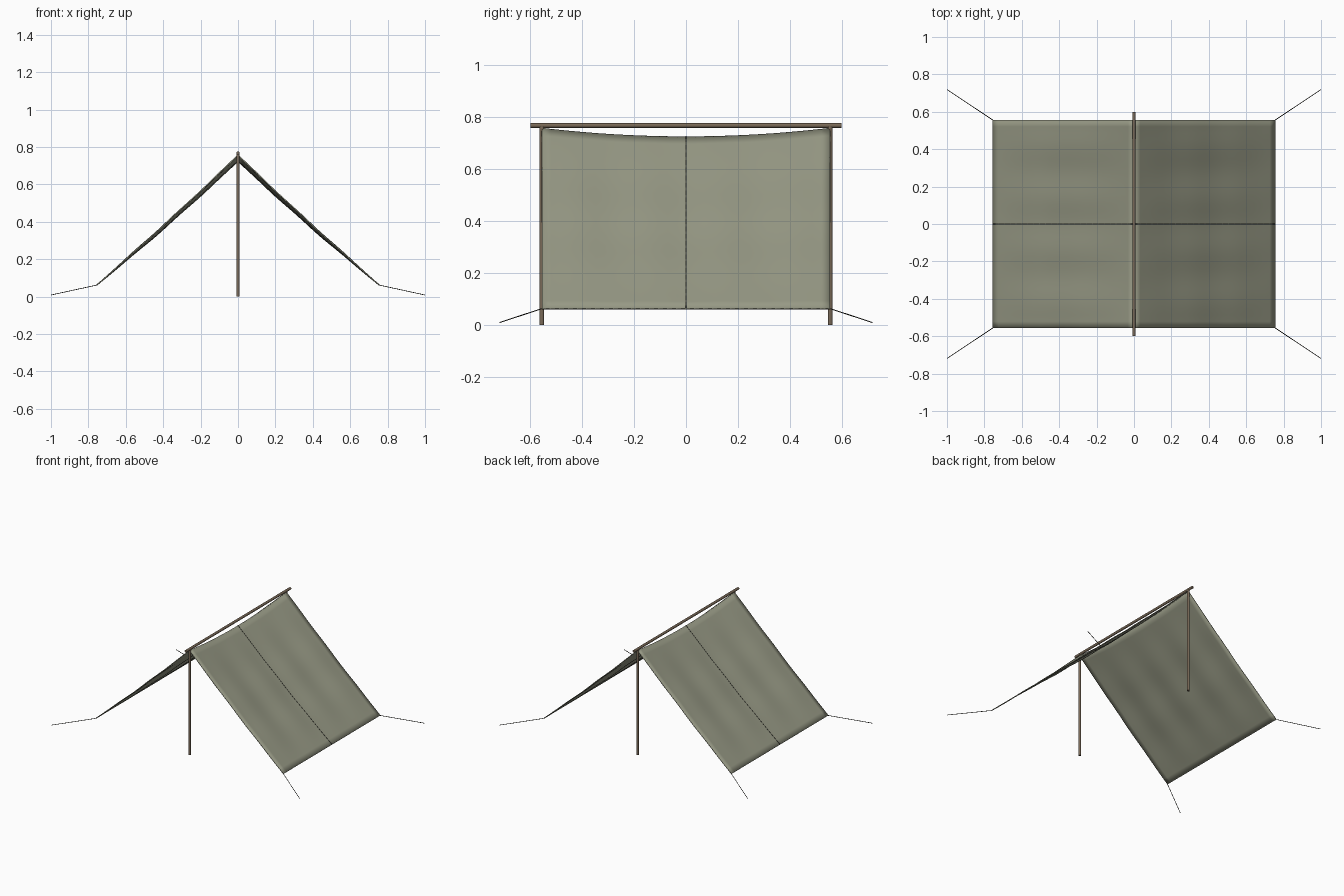
import bpy
import math
from mathutils import Vector

HALF_W, HALF_L = 0.755, 0.556
RIDGE_Z, HEM_Z, DIP = 0.757, 0.062, 0.033

if "Cube" in bpy.data.objects:
    bpy.data.objects.remove(bpy.data.objects["Cube"])


def material(name, rgb):
    m = bpy.data.materials.new(name)
    m.use_nodes = True
    m.diffuse_color = (*rgb, 1)
    m.node_tree.nodes["Principled BSDF"].inputs["Base Color"].default_value = (*rgb, 1)
    m.node_tree.nodes["Principled BSDF"].inputs["Roughness"].default_value = 0.9
    return m


canvas = material("olive canvas", (0.31, 0.32, 0.235))
wood = material("brown wood", (0.19, 0.14, 0.095))
cord = material("dark cord", (0.045, 0.045, 0.035))


def cloth_point(side, t, v):
    """Point on a panel: t runs ridge to hem (0..1), v front to back (-1..1)."""
    ridge = RIDGE_Z - DIP * (1 - v * v)
    slack = math.sin(math.pi * t)
    z = ridge + (HEM_Z - ridge) * t
    z -= 0.008 * slack * (1 - 0.5 * v * v)
    z += 0.005 * slack * math.cos(4 * math.pi * v + math.pi)
    z += 0.002 * slack * math.sin(6 * math.pi * t)
    return Vector((side * t * HALF_W, v * HALF_L, z))


def tube(name, points, radius, mat):
    """Capped round tube through the points."""
    curve = bpy.data.curves.new(name, "CURVE")
    curve.dimensions = "3D"
    curve.bevel_depth = radius
    curve.bevel_resolution = 1
    curve.use_fill_caps = True
    spline = curve.splines.new("POLY")
    spline.points.add(len(points) - 1)
    for p, co in zip(spline.points, points):
        p.co = (*co, 1)
    curve.materials.append(mat)
    obj = bpy.data.objects.new(name, curve)
    bpy.context.collection.objects.link(obj)


def pole(name, start, end, radius):
    start, end = Vector(start), Vector(end)
    axis = end - start
    bpy.ops.mesh.primitive_cylinder_add(vertices=12, radius=radius, depth=axis.length,
                                        location=(start + end) / 2)
    obj = bpy.context.object
    obj.name = name
    obj.rotation_euler = axis.to_track_quat("Z", "Y").to_euler()
    obj.data.materials.append(wood)
    bpy.ops.object.shade_smooth_by_angle()


steps = [i / 24 for i in range(25)]
for side, side_name in ((1, "left"), (-1, "right")):
    # Canvas panel
    bpy.ops.mesh.primitive_grid_add(x_subdivisions=24, y_subdivisions=32, size=2)
    panel = bpy.context.object
    panel.name = side_name + "_canvas_panel"
    for vert in panel.data.vertices:
        vert.co = cloth_point(side, (vert.co.x + 1) / 2, vert.co.y)
    if side < 0:
        panel.data.flip_normals()
    panel.data.materials.append(canvas)
    bpy.ops.object.shade_smooth()
    solid = panel.modifiers.new("thickness", "SOLIDIFY")
    solid.thickness = 0.006
    solid.offset = 0

    # Seam down the middle of the panel
    tube(side_name + "_centre_seam",
         [cloth_point(side, t, 0) + Vector((0, 0, 0.002)) for t in steps], 0.003, cord)

    # Guy lines from the lower corners
    for end, label in ((-1, "front"), (1, "back")):
        tube(f"{label}_{side_name}_guy_line",
             [(side * HALF_W, end * HALF_L, HEM_Z), (side * 0.999, end * 0.718, 0.009)],
             0.002, cord)

# Wooden frame
pole("ridge_pole", (0, -0.6, 0.768), (0, 0.6, 0.768), 0.009)
for end, label in ((-1, "front"), (1, "back")):
    pole(label + "_post", (0, end * HALF_L, 0), (0, end * HALF_L, 0.765), 0.009)
